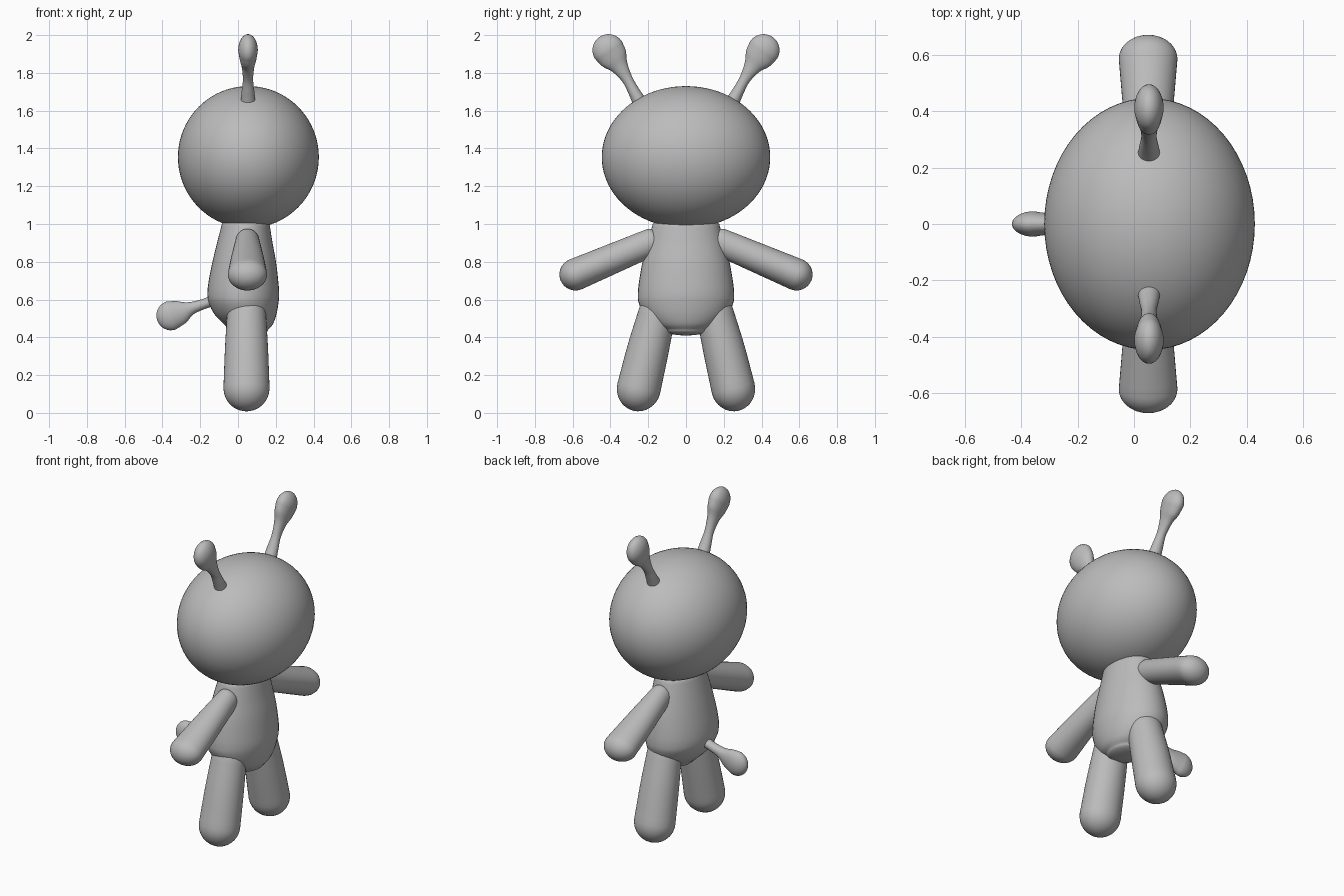
import bpy, bmesh, math
from mathutils import Vector

if "Cube" in bpy.data.objects:
    bpy.data.objects.remove(bpy.data.objects["Cube"])

grey = bpy.data.materials.new("plain grey")
grey.diffuse_color = (0.5, 0.5, 0.5, 1)
grey.use_nodes = True
grey.node_tree.nodes["Principled BSDF"].inputs["Base Color"].default_value = grey.diffuse_color
SIDES = 40
X, Y, Z = Vector((1, 0, 0)), Vector((0, 1, 0)), Vector((0, 0, 1))


def finish(bm, name):
    bmesh.ops.recalc_face_normals(bm, faces=bm.faces)
    me = bpy.data.meshes.new(name)
    bm.to_mesh(me)
    bm.free()
    me.materials.append(grey)
    me.shade_smooth()
    ob = bpy.data.objects.new(name, me)
    bpy.context.collection.objects.link(ob)


def spline(pts, steps=6):
    """Catmull-Rom through (u, w, radius in plane, radius across)."""
    p = [Vector(q) for q in pts]
    p = [2 * p[0] - p[1]] + p + [2 * p[-1] - p[-2]]
    out = []
    for i in range(1, len(p) - 2):
        a, b, c, d = p[i - 1:i + 3]
        for k in range(steps):
            t = k / steps
            out.append(0.5 * (2 * b + (c - a) * t + (2 * a - 5 * b + 4 * c - d) * t * t
                              + (3 * b - a - 3 * c + d) * t ** 3))
    return out + [p[-2]]


def loft(name, pts, u, across, origin, cap0, cap1, upright=False):
    """Oval rings along a curve in the plane of u and Z, with rounded ends."""
    core = spline(pts)
    rings = []
    for i, s in enumerate(core):
        d = core[min(i + 1, len(core) - 1)] - core[max(i - 1, 0)]
        t = Vector((0, 1)) if upright else Vector((d[0], d[1])).normalized()
        rings.append((Vector((s[0], s[1])), t, s[2], s[3]))

    def cap(ring, length, sign):
        c, t, a, b = ring
        angles = [math.pi / 2 * k / 8 for k in range(1, 8)] + [math.pi / 2 * 0.98]
        return [(c + t * sign * length * math.sin(g), t, a * math.cos(g), b * math.cos(g))
                for g in angles]

    rings = cap(rings[0], cap0, -1)[::-1] + rings + cap(rings[-1], cap1, 1)
    bm = bmesh.new()
    loops = []
    for c, t, a, b in rings:
        mid = origin + u * c.x + Z * c.y
        n = u * -t.y + Z * t.x
        loops.append([bm.verts.new(mid + n * a * math.cos(g) + across * b * math.sin(g))
                      for g in (2 * math.pi * k / SIDES for k in range(SIDES))])
    for lo, hi in zip(loops, loops[1:]):
        for k in range(SIDES):
            j = (k + 1) % SIDES
            bm.faces.new((lo[k], lo[j], hi[j], hi[k]))
    bm.faces.new(loops[0])
    bm.faces.new(loops[-1])
    finish(bm, name)


# Head: wide oval
bm = bmesh.new()
bmesh.ops.create_uvsphere(bm, u_segments=64, v_segments=40, radius=1)
for v in bm.verts:
    v.co = Vector((0.055 + 0.373 * v.co.x, 0.446 * v.co.y, 1.354 + 0.376 * v.co.z))
finish(bm, "head")

# Body: pear shape, (centre x, z, half depth, half width)
loft("body", [(0.06, 0.44, 0.10, 0.12), (0.055, 0.47, 0.13, 0.17), (0.04, 0.52, 0.163, 0.22),
              (0.03, 0.58, 0.184, 0.25), (0.028, 0.63, 0.19, 0.255), (0.029, 0.70, 0.184, 0.248),
              (0.033, 0.80, 0.168, 0.23), (0.036, 0.90, 0.147, 0.204), (0.041, 1.0, 0.126, 0.176)],
     X, Y, Vector(), 0.03, 0.02, upright=True)

# Tail: thin stalk with a bulb
loft("tail", [(-0.10, 0.605, 0.032, 0.035), (-0.18, 0.577, 0.027, 0.03),
              (-0.25, 0.553, 0.035, 0.031), (-0.30, 0.533, 0.062, 0.037),
              (-0.355, 0.515, 0.078, 0.045)], X, Y, Vector(), 0.01, 0.077)

# Paired limbs and antennae
for side, word in ((1, "left"), (-1, "right")):
    u = Y * side
    loft(word + "_arm", [(0.18, 0.905, 0.073, 0.064), (0.38, 0.82, 0.079, 0.086),
                         (0.585, 0.733, 0.085, 0.104)],
         u, X, X * 0.05, 0.05, 0.085)
    loft(word + "_leg", [(0.15, 0.54, 0.098, 0.102), (0.20, 0.34, 0.11, 0.114),
                         (0.25, 0.13, 0.116, 0.122)],
         u, X, X * 0.045, 0.05, 0.122)
    loft(word + "_antenna", [(0.245, 1.645, 0.038, 0.04), (0.275, 1.70, 0.031, 0.034),
                             (0.31, 1.765, 0.029, 0.027), (0.35, 1.83, 0.046, 0.033),
                             (0.38, 1.875, 0.074, 0.044), (0.41, 1.92, 0.085, 0.052)],
         u, X, X * 0.053, 0.01, 0.085)
